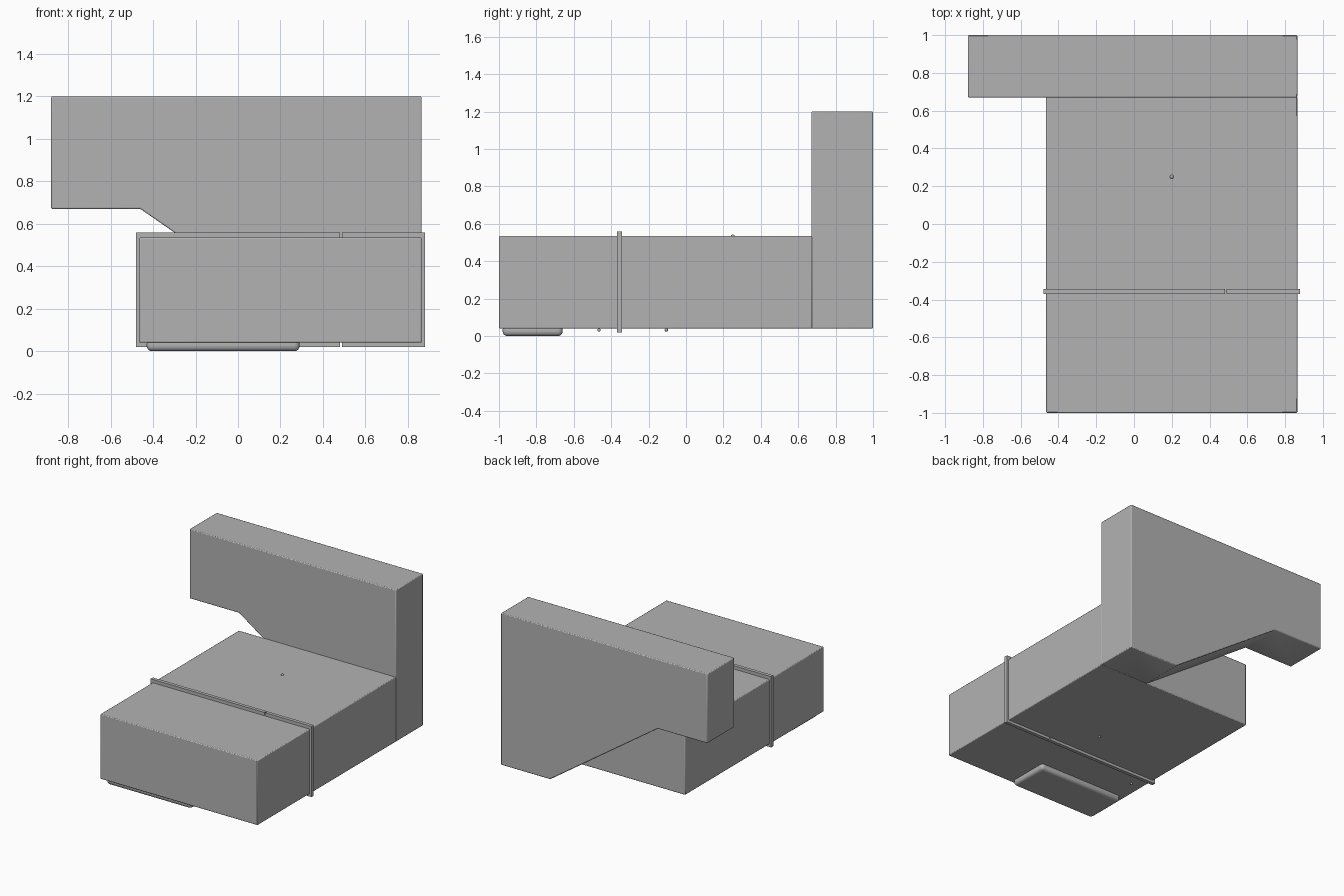
import bpy, bmesh, math
from mathutils import Vector

if "Cube" in bpy.data.objects:
    bpy.data.objects.remove(bpy.data.objects["Cube"])

grey = bpy.data.materials.new("plain grey")
grey.diffuse_color = (0.45, 0.45, 0.45, 1)
grey.use_nodes = True
grey.node_tree.nodes["Principled BSDF"].inputs["Base Color"].default_value = grey.diffuse_color


def finish(name, bm, bevel=0.0, segments=2):
    """Turn a bmesh into an object with optional softened edges."""
    bmesh.ops.recalc_face_normals(bm, faces=bm.faces)
    mesh = bpy.data.meshes.new(name)
    bm.to_mesh(mesh)
    bm.free()
    mesh.materials.append(grey)
    ob = bpy.data.objects.new(name, mesh)
    bpy.context.collection.objects.link(ob)
    if bevel:
        mod = ob.modifiers.new("soft edges", 'BEVEL')
        mod.width = bevel
        mod.segments = segments
        mod.limit_method = 'ANGLE'
        mod.angle_limit = math.radians(25)
        bpy.ops.object.select_all(action='DESELECT')
        ob.select_set(True)
        bpy.context.view_layer.objects.active = ob
        bpy.ops.object.shade_smooth_by_angle(angle=math.radians(50))
    return ob


def prism(name, profile, y0, y1, bevel=0.0, segments=2):
    """Extrude an x-z outline along y."""
    bm = bmesh.new()
    face = bm.faces.new([bm.verts.new((x, y0, z)) for x, z in profile])
    ext = bmesh.ops.extrude_face_region(bm, geom=[face])
    verts = [g for g in ext["geom"] if isinstance(g, bmesh.types.BMVert)]
    bmesh.ops.translate(bm, verts=verts, vec=Vector((0, y1 - y0, 0)))
    return finish(name, bm, bevel, segments)


def box_outline(x0, x1, z0, z1):
    return [(x0, z0), (x1, z0), (x1, z1), (x0, z1)]


# Main low block
prism("base_block", box_outline(-0.465, 0.865, 0.04, 0.535), -1.0, 0.675, 0.006)

# Tall back slab with the sloped, overhanging underside
prism("back_slab",
      [(0.865, 0.04), (0.865, 1.2), (-0.88, 1.2), (-0.88, 0.67),
       (-0.46, 0.67), (0.45, 0.04)], 0.67, 1.0, 0.006)

# Band around the block, in two halves with a narrow joint
for name, x_joint, x_out, x_in in (("band_left", 0.481, -0.48, -0.46),
                                   ("band_right", 0.489, 0.88, 0.86)):
    prism(name, [(x_joint, 0.02), (x_out, 0.02), (x_out, 0.56), (x_joint, 0.56),
                 (x_joint, 0.53), (x_in, 0.53), (x_in, 0.045), (x_joint, 0.045)],
          -0.37, -0.343)

# Rounded pad under the front
prism("front_pad", box_outline(-0.43, 0.29, 0.0, 0.06), -0.98, -0.66, 0.024, 4)

# Tiny studs on the top and underside
for name, x, y, z, r in (("top_stud", 0.2, 0.25, 0.532, 0.011),
                         ("under_stud_front", -0.366, -0.465, 0.032, 0.009),
                         ("under_stud_rear", 0.23, -0.105, 0.032, 0.009)):
    bm = bmesh.new()
    bmesh.ops.create_uvsphere(bm, u_segments=12, v_segments=8, radius=r)
    bmesh.ops.translate(bm, verts=bm.verts, vec=Vector((x, y, z)))
    for f in bm.faces:
        f.smooth = True
    finish(name, bm)
